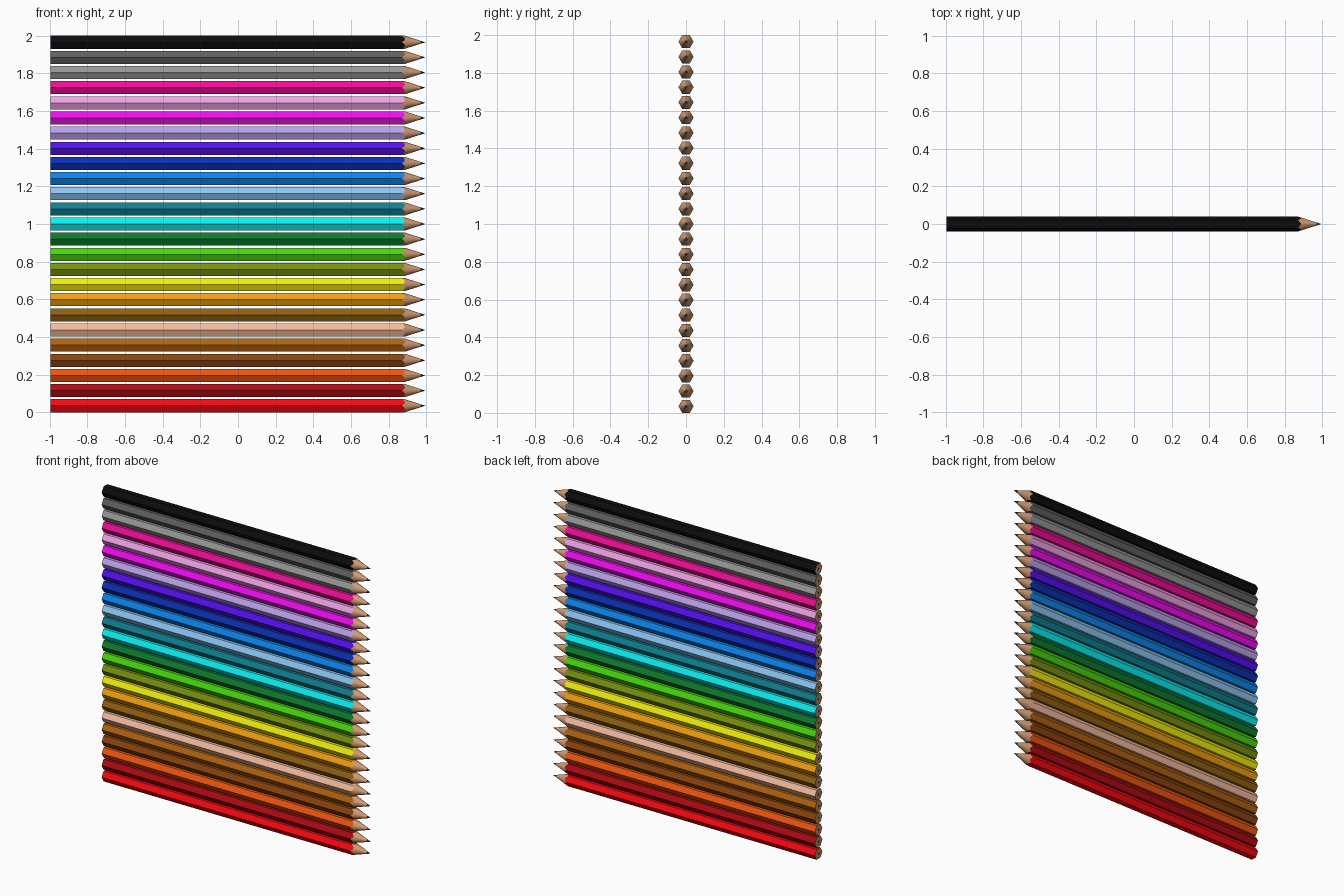
import bpy, bmesh
from math import pi, cos, sin

if "Cube" in bpy.data.objects:
    bpy.data.objects.remove(bpy.data.objects["Cube"])

R = 0.04                      # hexagon corner radius
AP = R * cos(pi / 6)          # hexagon flat distance
X0, TIP = -0.995, 0.995       # back end and point
SLOPE = 0.125 / R             # cone length per radius
LEAD = 0.008
PER_SIDE = 4
N = 6 * PER_SIDE

COLOURS = [  # bottom to top
    ("red", "F80810"), ("dark_red", "B00A12"), ("orange", "F05510"),
    ("brown", "8C430C"), ("copper", "B0620F"), ("peach", "F5BC9E"),
    ("ochre", "905E10"), ("amber", "F0A010"), ("yellow", "F2EE0C"),
    ("olive", "78920E"), ("lime", "48D60C"), ("green", "0C7A2E"),
    ("cyan", "0CEFF0"), ("teal", "0F7F90"), ("sky", "8CC6F2"),
    ("blue", "0C84EC"), ("navy", "0A30B4"), ("violet", "5410F0"),
    ("lavender", "BCA2EC"), ("magenta", "F00CF0"), ("pink", "F0A2E6"),
    ("hot_pink", "F00C98"), ("grey", "989898"), ("dark_grey", "606060"),
    ("black", "0C0C0C"),
]


def material(name, code):
    def lin(c):
        return c / 12.92 if c <= 0.04045 else ((c + 0.055) / 1.055) ** 2.4
    m = bpy.data.materials.new(name)
    m.diffuse_color = [lin(int(code[i:i + 2], 16) / 255) for i in (0, 2, 4)] + [1]
    m.use_nodes = True
    m.node_tree.nodes["Principled BSDF"].inputs["Base Color"].default_value = m.diffuse_color
    return m


WOOD = material("wood", "D09A72")
CORE = material("lead", "303030")


def hex_radius(i):
    # radius of the hexagon outline, corners on the y axis
    a = (i % PER_SIDE) / PER_SIDE * pi / 3 - pi / 6
    return AP / cos(a)


def pencil(name, paint, z):
    bm = bmesh.new()

    def ring(radius, x):
        verts = []
        for i in range(N):
            a, r = 2 * pi * i / N, radius(i)
            verts.append(bm.verts.new((x(r), r * cos(a), r * sin(a))))
        return verts

    def bridge(a, b, mat, smooth=False):
        for i in range(N):
            j = (i + 1) % N
            f = bm.faces.new((a[i], a[j], b[j], b[i]))
            f.material_index, f.smooth = mat, smooth

    back_core = ring(lambda i: LEAD, lambda r: X0)
    back = ring(hex_radius, lambda r: X0)
    scallop = ring(hex_radius, lambda r: TIP - r * SLOPE)
    lead = ring(lambda i: LEAD, lambda r: TIP - r * SLOPE)
    # back end, painted body, sharpened wood
    bm.faces.new(back_core[::-1]).material_index = 2
    bridge(back_core, back, 1)
    bridge(back, scallop, 0)
    bridge(scallop, lead, 1, True)
    # lead point
    point = bm.verts.new((TIP, 0, 0))
    for i in range(N):
        f = bm.faces.new((lead[i], lead[(i + 1) % N], point))
        f.material_index, f.smooth = 2, True
    bmesh.ops.recalc_face_normals(bm, faces=bm.faces)

    me = bpy.data.meshes.new(name)
    bm.to_mesh(me)
    bm.free()
    for m in (paint, WOOD, CORE):
        me.materials.append(m)
    ob = bpy.data.objects.new(name, me)
    ob.location.z = z
    bpy.context.collection.objects.link(ob)


# vertical row of pencils
step = (2 - 2 * AP) / (len(COLOURS) - 1)
for k, (name, code) in enumerate(COLOURS):
    pencil(name + "_pencil", material(name, code), AP + k * step)
